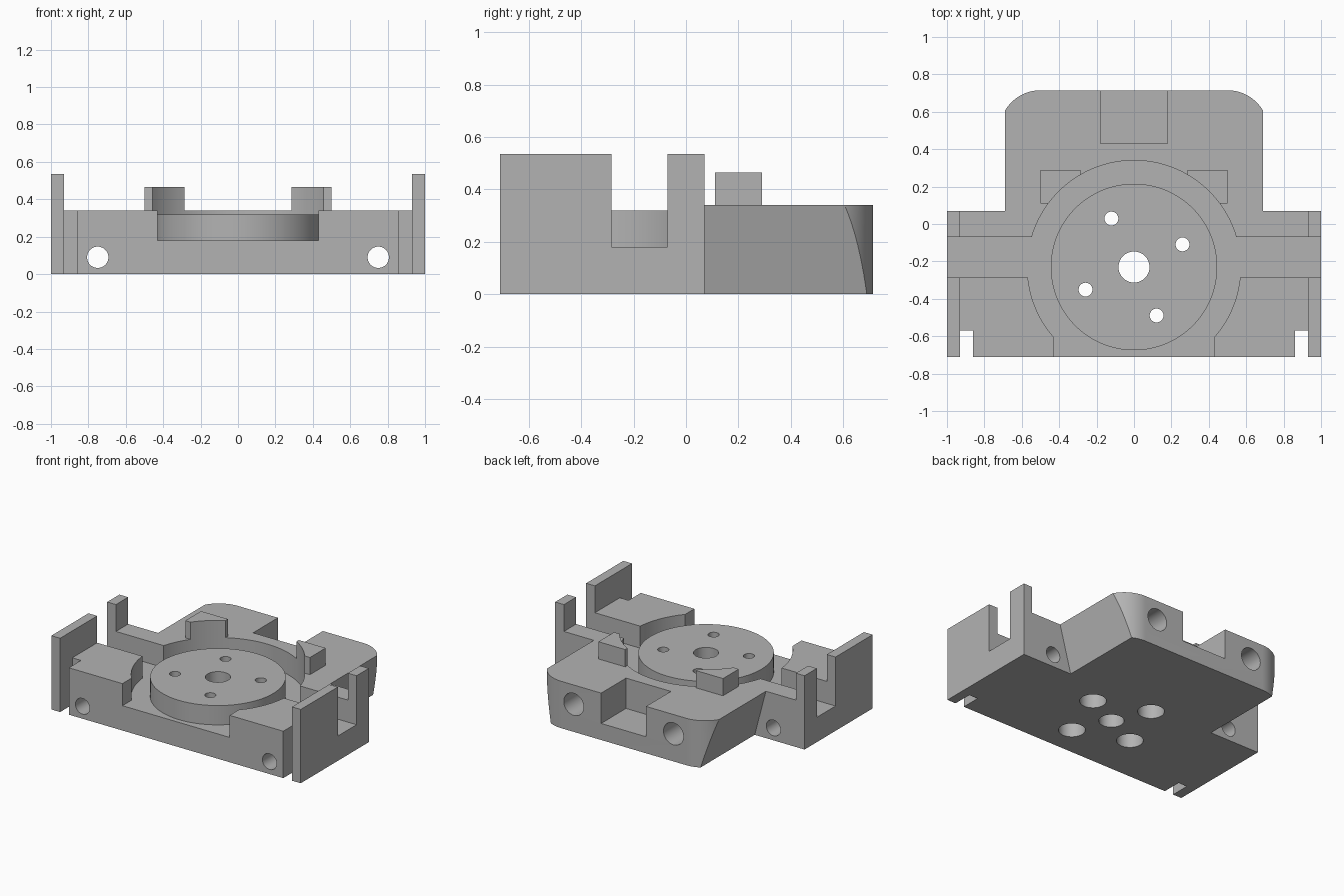
import bpy, bmesh
from math import cos, sin, pi, radians
from mathutils import Vector

if "Cube" in bpy.data.objects:
    bpy.data.objects.remove(bpy.data.objects["Cube"], do_unlink=True)

grey = bpy.data.materials.new("light_grey")
grey.use_nodes = True
colour = (0.45, 0.45, 0.45, 1)
grey.diffuse_color = colour
grey.node_tree.nodes["Principled BSDF"].inputs["Base Color"].default_value = colour


def prism(name, points, axis, lo, hi):
    """Extrude a closed 2D profile along an axis."""
    place = {"x": lambda a, b: (lo, a, b),
             "y": lambda a, b: (a, lo, b),
             "z": lambda a, b: (a, b, lo)}[axis]
    bm = bmesh.new()
    face = bm.faces.new([bm.verts.new(place(a, b)) for a, b in points])
    ext = bmesh.ops.extrude_face_region(bm, geom=[face])
    step = Vector([(hi - lo) * (axis == k) for k in "xyz"])
    bmesh.ops.translate(bm, vec=step, verts=[v for v in ext["geom"] if isinstance(v, bmesh.types.BMVert)])
    bmesh.ops.recalc_face_normals(bm, faces=bm.faces)
    mesh = bpy.data.meshes.new(name)
    bm.to_mesh(mesh)
    bm.free()
    mesh.materials.append(grey)
    obj = bpy.data.objects.new(name, mesh)
    bpy.context.collection.objects.link(obj)
    return obj


def box(name, x0, x1, y0, y1, z0, z1):
    return prism(name, [(x0, y0), (x1, y0), (x1, y1), (x0, y1)], "z", z0, z1)


def arc(cx, cy, r, start=0.0, sweep=2 * pi, n=96, closed=False):
    steps = n - 1 if closed else n
    return [(cx + r * cos(start + sweep * i / steps), cy + r * sin(start + sweep * i / steps)) for i in range(n)]


def rod(cx, cy, r, axis, lo, hi, name="cutter", n=48):
    return prism(name, arc(cx, cy, r, n=n), axis, lo, hi)


def combine(target, tool, operation="DIFFERENCE"):
    """Apply a boolean and discard the tool."""
    tool.hide_render = True
    mod = target.modifiers.new("bool", "BOOLEAN")
    mod.operation, mod.solver, mod.object = operation, "EXACT", tool
    bpy.ops.object.select_all(action="DESELECT")
    bpy.context.view_layer.objects.active = target
    target.select_set(True)
    bpy.ops.object.modifier_apply(modifier=mod.name)
    bpy.data.objects.remove(tool, do_unlink=True)


CY = -0.23            # centre of the round pocket
FLOOR, DECK = 0.18, 0.34
SIDES = (-1, 1)

# Rear block: filleted corners, sides leaning in towards the bottom
profile = [(-0.72, -0.02), (0.72, -0.02)]
profile += arc(0.5, 0.495, 0.22, 0, pi / 2, 20, True)
profile += arc(-0.5, 0.495, 0.22, pi / 2, pi / 2, 20, True)
rear = prism("rear_block", profile, "z", 0, DECK)
for s in SIDES:
    wedge = [(s * 0.574, -0.1), (s * 0.7165, 0.44), (s, 0.44), (s, -0.1)]
    combine(rear, prism("cutter", wedge, "y", -0.3, 1))

# Main body
body = box("main_body", -0.93, 0.93, -0.71, 0.07, 0, DECK)
combine(body, rear, "UNION")

# Round pocket, cross channel, front opening and rear notch
combine(body, rod(0, CY, 0.57, "z", FLOOR, 0.6, n=128))
combine(body, box("cutter", -1.1, 1.1, -0.285, -0.07, FLOOR, 0.6))
combine(body, box("cutter", -0.43, 0.43, -0.9, -0.5, FLOOR, 0.6))
combine(body, box("cutter", -0.18, 0.18, 0.43, 0.9, 0.12, 0.6))

# Front slots, long bolt holes and rear blind holes
for s in SIDES:
    x0, x1 = sorted((s * 0.86, s * 1.1))
    combine(body, box("cutter", x0, x1, -0.9, -0.57, -0.1, 0.6))
    combine(body, rod(s * 0.75, 0.09, 0.057, "y", -0.9, 0.3))
    combine(body, rod(s * 0.4, 0.2, 0.08, "y", 0.42, 0.9))

# Raised disc with a centre hole and four bolt holes
disc = rod(0, CY, 0.445, "z", FLOOR, 0.32, "round_disc", 128)
for part in (body, disc):
    combine(part, rod(0, CY, 0.083, "z", -0.1, 0.6))
for i in range(4):
    a = radians(25) + i * pi / 2
    x, y = 0.286 * cos(a), CY + 0.286 * sin(a)
    combine(disc, rod(x, y, 0.037, "z", -0.1, 0.6))
    combine(body, rod(x, y, 0.088, "z", -0.1, 0.25))

# Side walls and posts
parts = [body, disc]
wall = [(-0.71, 0), (0.07, 0), (0.07, 0.535), (-0.07, 0.535),
        (-0.07, FLOOR), (-0.285, FLOOR), (-0.285, 0.535), (-0.71, 0.535)]
for s, side in zip(SIDES, ("right", "left")):
    parts.append(prism(side + "_wall", wall, "x", s * 0.93, s))
    x0, x1 = sorted((s * 0.285, s * 0.5))
    post = box(side + "_post", x0, x1, 0.11, 0.29, DECK, 0.465)
    combine(post, rod(0, CY, 0.57, "z", 0.1, 0.6, n=128))
    parts.append(post)

# Smooth curved faces, keep edges sharp
bpy.ops.object.select_all(action="DESELECT")
for part in parts:
    part.select_set(True)
bpy.context.view_layer.objects.active = body
bpy.ops.object.shade_smooth_by_angle(angle=radians(25))
